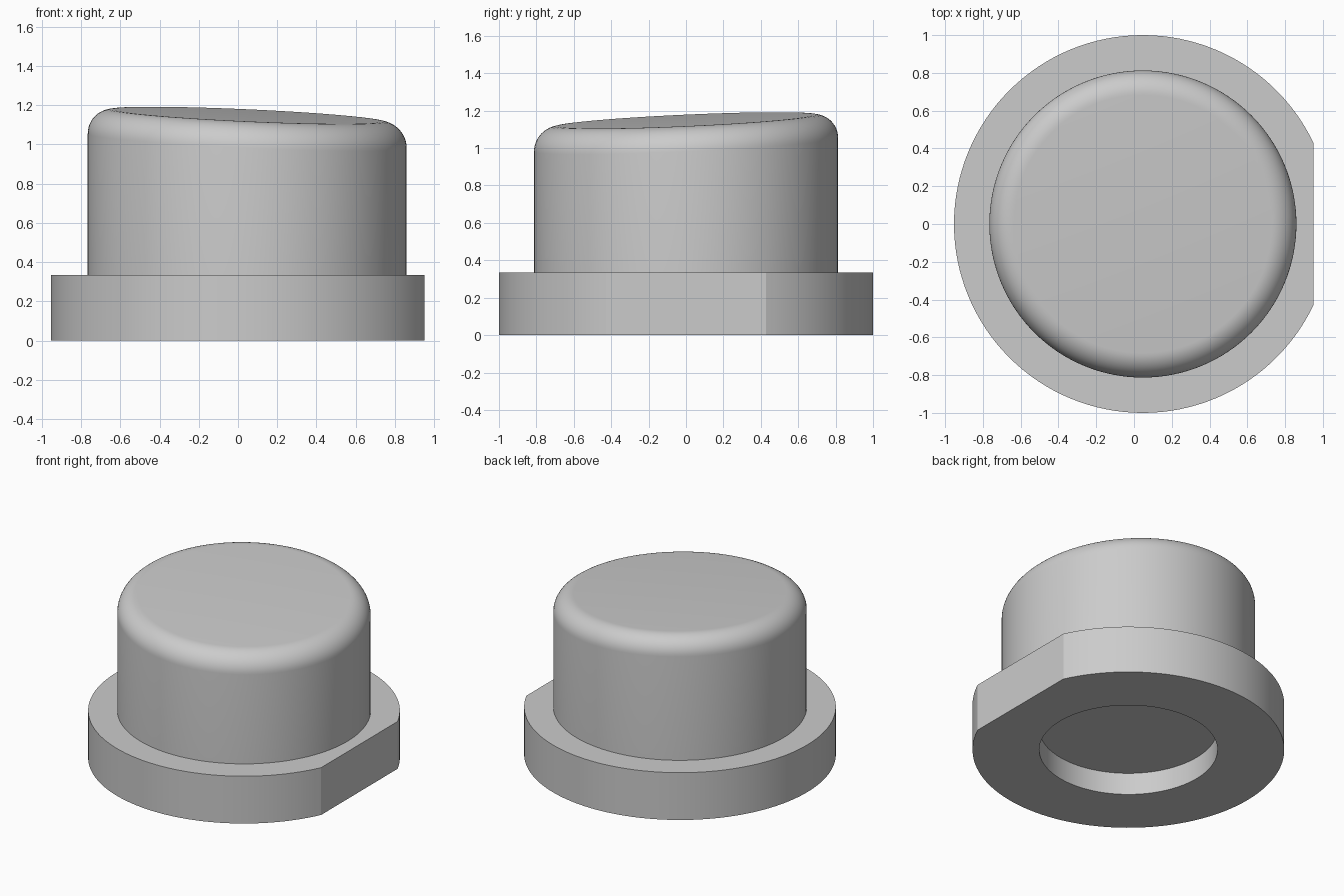
import bpy
import bmesh
from math import cos, sin, pi, radians

cube = bpy.data.objects.get("Cube")
if cube:
    bpy.data.objects.remove(cube, do_unlink=True)

SIDES = 128
CENTRE_X = 0.047
FLANGE_R, FLANGE_H, FLAT = 1.0, 0.335, 0.904
BODY_R, FILLET = 0.813, 0.13
HOLE_R, HOLE_DEPTH = 0.572, 0.156

grey = bpy.data.materials.new("light grey")
grey.use_nodes = True
colour = (0.6, 0.6, 0.6, 1)
grey.diffuse_color = colour
grey.node_tree.nodes["Principled BSDF"].inputs["Base Color"].default_value = colour


def top_height(x, y):
    """Slanted top plane, highest at the back right."""
    return 1.148 - 0.045 * x + 0.045 * y


def ring(radius, height, flat=None):
    """Circle of points, optionally trimmed by a flat on the +x side."""
    points = []
    for i in range(SIDES):
        a = 2 * pi * i / SIDES
        r = radius
        if flat and cos(a) * r > flat:
            r = flat / cos(a)
        x, y = r * cos(a), r * sin(a)
        z = height(x, y) if callable(height) else height
        points.append((x, y, z))
    return points


def skin(name, rings, cap_first=False, cap_last=False):
    """Join successive rings with quads and close the chosen ends."""
    bm = bmesh.new()
    loops = [[bm.verts.new(p) for p in points] for points in rings]
    for low, high in zip(loops, loops[1:]):
        for i in range(SIDES):
            j = (i + 1) % SIDES
            bm.faces.new((low[i], low[j], high[j], high[i]))
    if cap_first:
        bm.faces.new(loops[0][::-1])
    if cap_last:
        bm.faces.new(loops[-1])
    mesh = bpy.data.meshes.new(name)
    bm.to_mesh(mesh)
    bm.free()
    mesh.materials.append(grey)
    obj = bpy.data.objects.new(name, mesh)
    obj.location.x = CENTRE_X
    bpy.context.collection.objects.link(obj)
    bpy.ops.object.select_all(action="DESELECT")
    obj.select_set(True)
    bpy.context.view_layer.objects.active = obj
    bpy.ops.object.shade_smooth_by_angle(angle=radians(20))
    return obj


# Flange with one flat side and a blind round recess underneath
skin("flange", [
    ring(HOLE_R, HOLE_DEPTH),
    ring(HOLE_R, 0),
    ring(FLANGE_R, 0, FLAT),
    ring(FLANGE_R, FLANGE_H, FLAT),
    ring(BODY_R, FLANGE_H),
], cap_first=True)

# Round body with a rounded rim following the slanted top
body_rings = [ring(BODY_R, FLANGE_H)]
STEPS = 12
for k in range(STEPS + 1):
    a = pi / 2 * k / STEPS
    drop = FILLET * (1 - sin(a))
    body_rings.append(ring(BODY_R - FILLET * (1 - cos(a)),
                           lambda x, y, d=drop: top_height(x, y) - d))
skin("body", body_rings, cap_last=True)
